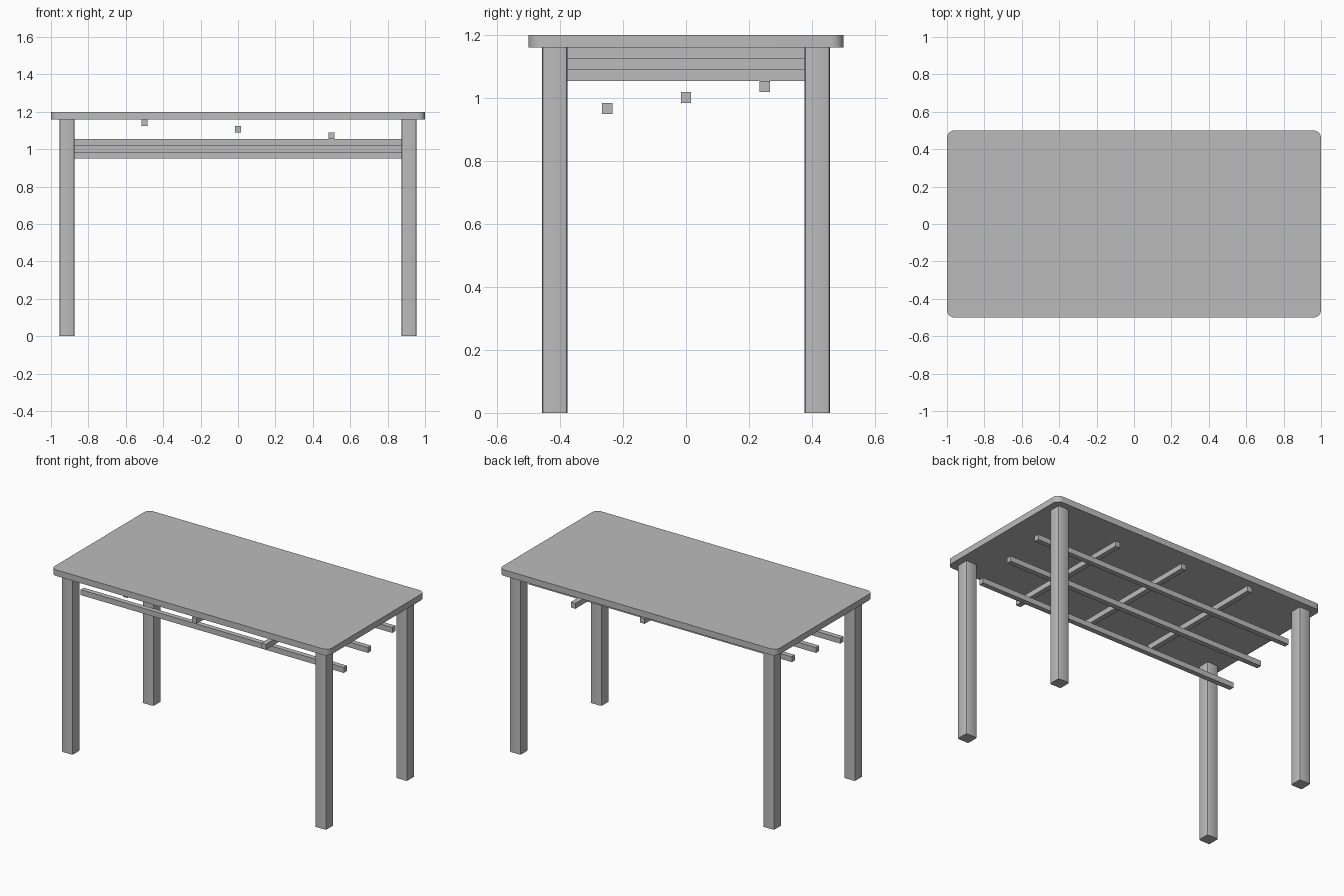
import bpy, bmesh

cube = bpy.data.objects.get("Cube")
if cube:
    bpy.data.objects.remove(cube, do_unlink=True)

# Single plain grey for the whole table
GREY = (0.5, 0.5, 0.5, 1)
grey = bpy.data.materials.new("plain_grey")
grey.use_nodes = True
grey.diffuse_color = GREY
grey.node_tree.nodes["Principled BSDF"].inputs["Base Color"].default_value = GREY


def box(name, center, size, radius=0, segments=1):
    """Box whose upright edges may be rounded."""
    bm = bmesh.new()
    bmesh.ops.create_cube(bm, size=1)
    bmesh.ops.scale(bm, vec=size, verts=bm.verts)
    if radius:
        upright = [e for e in bm.edges
                   if abs(e.verts[0].co.z - e.verts[1].co.z) > size[2] / 2]
        bmesh.ops.bevel(bm, geom=upright, offset=radius, segments=segments,
                        profile=0.5, affect='EDGES')
    mesh = bpy.data.meshes.new(name)
    bm.to_mesh(mesh)
    bm.free()
    mesh.materials.append(grey)
    obj = bpy.data.objects.new(name, mesh)
    obj.location = center
    bpy.context.collection.objects.link(obj)
    return obj


TOP = 1.2
THICK = 0.04
UNDER = TOP - THICK
BAR = 0.035

# Table top with rounded corners
box("table_top", (0, 0, TOP - THICK / 2), (2, 1, THICK), 0.04, 6)

# Four legs with softened corners
for y, depth in ((-0.417, "front"), (0.417, "back")):
    for x, side in ((-0.915, "right"), (0.915, "left")):
        box(f"{depth}_{side}_leg", (x, y, UNDER / 2), (0.08, 0.08, UNDER), 0.008, 2)

# Cross bars step down from right to left
for i, x in enumerate((-0.5, 0, 0.5)):
    box(f"cross_bar_{i + 1}", (x, 0, UNDER - BAR * (i + 0.5)), (0.033, 0.9, BAR))

# Long bars continue the steps from back to front
for i, y in enumerate((0.25, 0, -0.25)):
    box(f"long_bar_{i + 1}", (0, y, UNDER - BAR * (i + 3.5)), (1.9, 0.033, BAR))

# Smooth the rounded corners, keep the hard edges
for obj in bpy.context.collection.objects:
    if obj.name == "table_top" or obj.name.endswith("_leg"):
        bpy.ops.object.select_all(action='DESELECT')
        obj.select_set(True)
        bpy.context.view_layer.objects.active = obj
        bpy.ops.object.shade_smooth_by_angle(angle=0.6)
